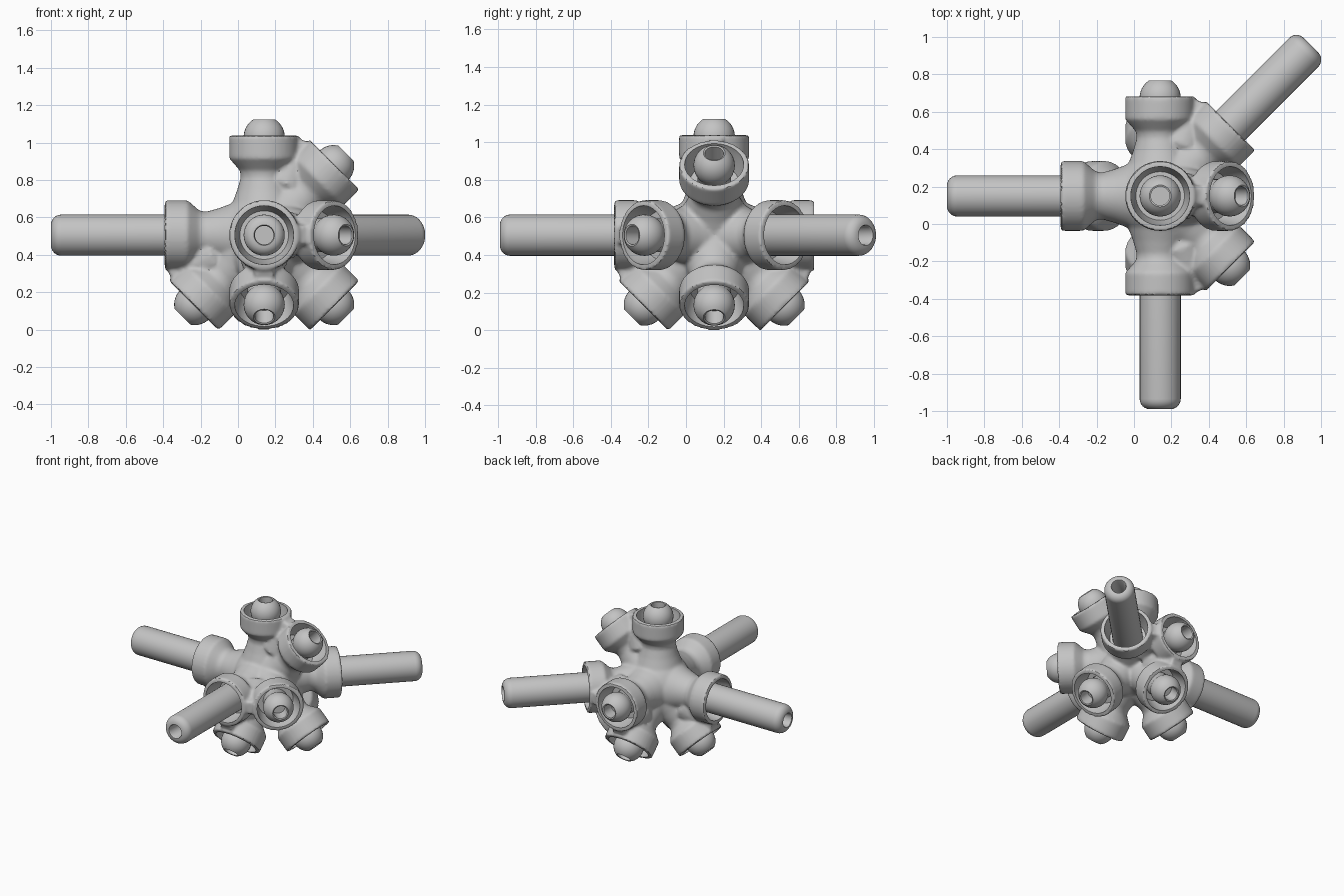
import bpy, bmesh, math
from mathutils import Vector, Matrix

old = bpy.data.objects.get("Cube")
if old:
    bpy.data.objects.remove(old)

CENTRE = Vector((0.14, 0.15, 0.505))
PLUGS = {
    "top": (0, 0, 1), "top_left": (1, 0, 1), "back": (0, 1, 0),
    "front_left": (1, -1, 0), "lower_left": (1, 0, -1), "lower_right": (-1, 0, -1),
    "lower_back": (0, 1, -1), "lower_front": (0, -1, -1),
}
RODS = {"right": (-1, 0, 0), "front": (0, -1, 0), "back_left": (1, 1, 0)}
SOCKETS = [Vector(d).normalized() for d in [*PLUGS.values(), *RODS.values()]]

grey = bpy.data.materials.new("light_grey")
grey.use_nodes = True
COLOUR = (0.55, 0.55, 0.55, 1)
grey.diffuse_color = COLOUR
grey.node_tree.nodes["Principled BSDF"].inputs["Base Color"].default_value = COLOUR


def lathe(bm, profile, direction, steps=40):
    """Spin (radius, distance) points around an axis that leaves the centre."""
    turn = Vector(direction).to_track_quat("Z", "Y").to_matrix().to_4x4()
    place = Matrix.Translation(CENTRE) @ turn
    rings = []
    for r, h in profile:
        if r == 0:
            rings.append([bm.verts.new(place @ Vector((0, 0, h)))])
            continue
        angles = [math.tau * i / steps for i in range(steps)]
        rings.append([bm.verts.new(place @ Vector((r * math.cos(a), r * math.sin(a), h)))
                      for a in angles])
    for a, b in zip(rings, rings[1:]):
        for i in range(steps):
            j = (i + 1) % steps
            corners = [a[i % len(a)], a[j % len(a)], b[j % len(b)], b[i % len(b)]]
            bm.faces.new(list(dict.fromkeys(corners)))


def make_object(name, bm):
    bmesh.ops.recalc_face_normals(bm, faces=bm.faces)
    mesh = bpy.data.meshes.new(name)
    bm.to_mesh(mesh)
    bm.free()
    mesh.materials.append(grey)
    obj = bpy.data.objects.new(name, mesh)
    bpy.context.collection.objects.link(obj)
    return obj


def shade(obj, degrees=35):
    bpy.ops.object.select_all(action="DESELECT")
    obj.select_set(True)
    bpy.context.view_layer.objects.active = obj
    bpy.ops.object.shade_smooth_by_angle(angle=math.radians(degrees))


def arc(radius, r, h, start, end, count=7):
    """Rounded profile corner around (r, h)."""
    turns = [math.radians(start + (end - start) * i / (count - 1)) for i in range(count)]
    return [(r + radius * math.cos(t), h + radius * math.sin(t)) for t in turns]


# Hub: ball body, flared stems with solid cups, webs between close neighbours
bm = bmesh.new()
bmesh.ops.create_uvsphere(bm, u_segments=48, v_segments=24, radius=0.24,
                          matrix=Matrix.Translation(CENTRE))
stem = [(0, 0), (0.19, 0.12), (0.145, 0.24), (0.125, 0.31), (0.13, 0.345),
        (0.165, 0.385), (0.187, 0.41), (0.187, 0.532), (0, 0.532)]
for d in SOCKETS:
    lathe(bm, stem, d)
web = [(0, 0.1), (0.13, 0.3), (0.1, 0.43), (0.06, 0.5), (0.05, 0.548), (0, 0.548)]
for i, a in enumerate(SOCKETS):
    for b in SOCKETS[:i]:
        if a.angle(b) < math.radians(50):
            lathe(bm, web, a + b, 20)
hub = make_object("hub", bm)

# Hollows of the cups
bm = bmesh.new()
for d in SOCKETS:
    lathe(bm, [(0, 0.4), (0.13, 0.4), (0.156, 0.5), (0.16, 0.6), (0, 0.6)], d)
cutter = make_object("cup_cutter", bm)
cutter.hide_render = True

# Melt the hub parts together, soften the joints, then cut the cups
remesh = hub.modifiers.new("melt", "REMESH")
remesh.mode = "VOXEL"
remesh.voxel_size = 0.011
soften = hub.modifiers.new("soften", "SMOOTH")
soften.factor = 0.5
soften.iterations = 6
cut = hub.modifiers.new("cups", "BOOLEAN")
cut.operation = "DIFFERENCE"
cut.solver = "EXACT"
cut.object = cutter
graph = bpy.context.evaluated_depsgraph_get()
hub.data = bpy.data.meshes.new_from_object(hub.evaluated_get(graph))
hub.modifiers.clear()
bpy.data.objects.remove(cutter)
shade(hub)

# Short domed plugs, each with a bored tip
for name, d in PLUGS.items():
    bm = bmesh.new()
    dome = arc(0.11, 0, 0.525, -35, 58, 12)
    lathe(bm, [(0, 0.38), (0.09, 0.38)] + dome + [(0.05, 0.615), (0.05, 0.52), (0, 0.52)], d, 32)
    shade(make_object(name + "_plug", bm), 40)

# Long rods with rounded, bored ends
for name, d in RODS.items():
    bm = bmesh.new()
    end = arc(0.055, 0.055, 1.085, 0, 90)
    lathe(bm, [(0, 0.38), (0.11, 0.38)] + end + [(0.05, 1.13), (0.05, 0.95), (0, 0.95)], d, 32)
    shade(make_object(name + "_rod", bm), 40)
